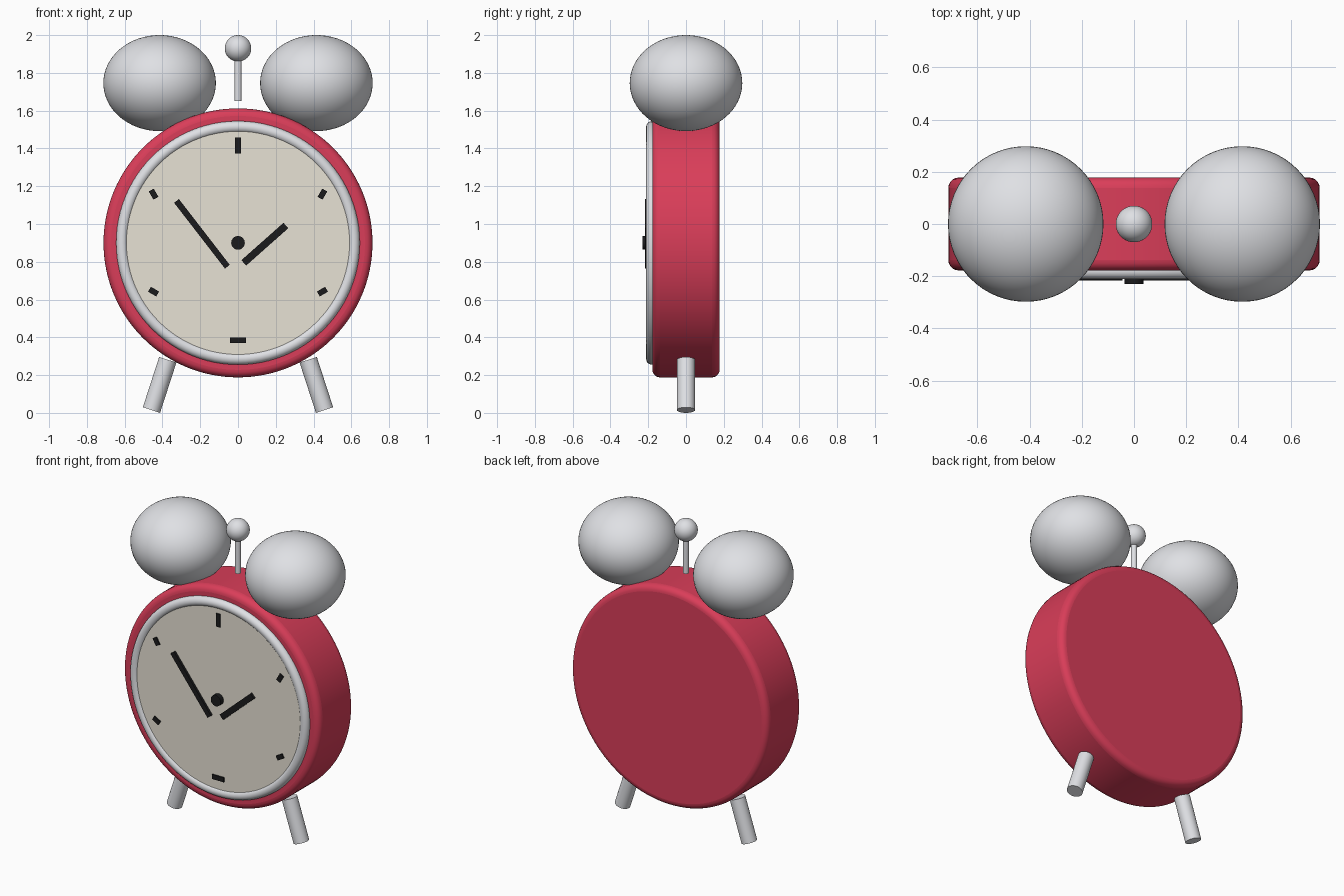
import bpy, math
from mathutils import Vector

if "Cube" in bpy.data.objects:
    bpy.data.objects.remove(bpy.data.objects["Cube"])


def material(name, rgb):
    m = bpy.data.materials.new(name)
    m.diffuse_color = (*rgb, 1)
    m.use_nodes = True
    m.node_tree.nodes["Principled BSDF"].inputs["Base Color"].default_value = m.diffuse_color
    return m


RED = material("red enamel", (0.70, 0.047, 0.10))
METAL = material("silver metal", (0.74, 0.75, 0.78))
CREAM = material("cream dial", (0.82, 0.78, 0.68))
BLACK = material("black paint", (0.011, 0.011, 0.012))
CZ = 0.90  # height of the dial centre


def finish(name, mat, smooth=True):
    o = bpy.context.object
    o.name = name
    o.data.materials.append(mat)
    if smooth:
        bpy.ops.object.shade_smooth_by_angle(angle=math.radians(35))
    return o


def cylinder(name, mat, r, depth, loc, rot=(0, 0, 0), sides=96):
    bpy.ops.mesh.primitive_cylinder_add(vertices=sides, radius=r, depth=depth,
                                        location=loc, rotation=rot)
    return finish(name, mat)


def ball(name, mat, r, loc, squash=1):
    bpy.ops.mesh.primitive_uv_sphere_add(segments=64, ring_count=32, radius=r, location=loc)
    bpy.context.object.scale.z = squash
    return finish(name, mat)


def bar(name, x, z, width, length, y_front, y_back, clockwise):
    """Flat bar on the dial, turned clockwise from vertical (degrees)."""
    bpy.ops.mesh.primitive_cube_add(size=1, location=(x, (y_front + y_back) / 2, z),
                                    rotation=(0, math.radians(clockwise), 0))
    bpy.context.object.scale = (width, y_back - y_front, length)
    return finish(name, BLACK, False)


FACING = (math.pi / 2, 0, 0)

# Round case with softened rims
case = cylinder("case", RED, 0.712, 0.356, (0, 0, CZ), FACING, 128)
bev = case.modifiers.new("rim", 'BEVEL')
bev.width, bev.segments, bev.limit_method = 0.04, 5, 'ANGLE'
bev.angle_limit = math.radians(40)

# Dial and metal bezel ring
cylinder("dial", CREAM, 0.60, 0.03, (0, -0.185, CZ), FACING)
bpy.ops.mesh.primitive_torus_add(major_radius=0.614, minor_radius=0.031, major_segments=96,
                                 minor_segments=20, location=(0, -0.18, CZ), rotation=FACING)
finish("bezel", METAL)

# Hour marks every two hours, each turned by half its clock angle
for i in range(6):
    a = math.radians(60 * i)
    bar(f"hour_mark_{2 * i or 12}", 0.516 * math.sin(a), CZ + 0.516 * math.cos(a),
        0.03, 0.085 if i % 3 == 0 else 0.05, -0.208, -0.198, 30 * i)

# Hands and centre hub
bar("minute_hand", -0.191, 0.948, 0.032, 0.44, -0.216, -0.198, -37.7)
bar("hour_hand", 0.142, 0.893, 0.038, 0.298, -0.216, -0.198, 48.4)
cylinder("hub", BLACK, 0.036, 0.034, (0, -0.213, CZ), FACING, 32)

# Bells and splayed feet, one per side
for side, s in (("left", -1), ("right", 1)):
    ball(f"{side}_bell", METAL, 0.298, (s * 0.415, 0, 1.746), 0.853)
    cylinder(f"{side}_foot", METAL, 0.048, 0.28, (s * 0.415, 0, 0.148),
             (0, -s * math.radians(18), 0), 32)

# Hammer between the bells
cylinder("hammer_rod", METAL, 0.019, 0.28, (0, 0, 1.79), sides=24)
ball("hammer_head", METAL, 0.07, (0, 0, 1.93))
